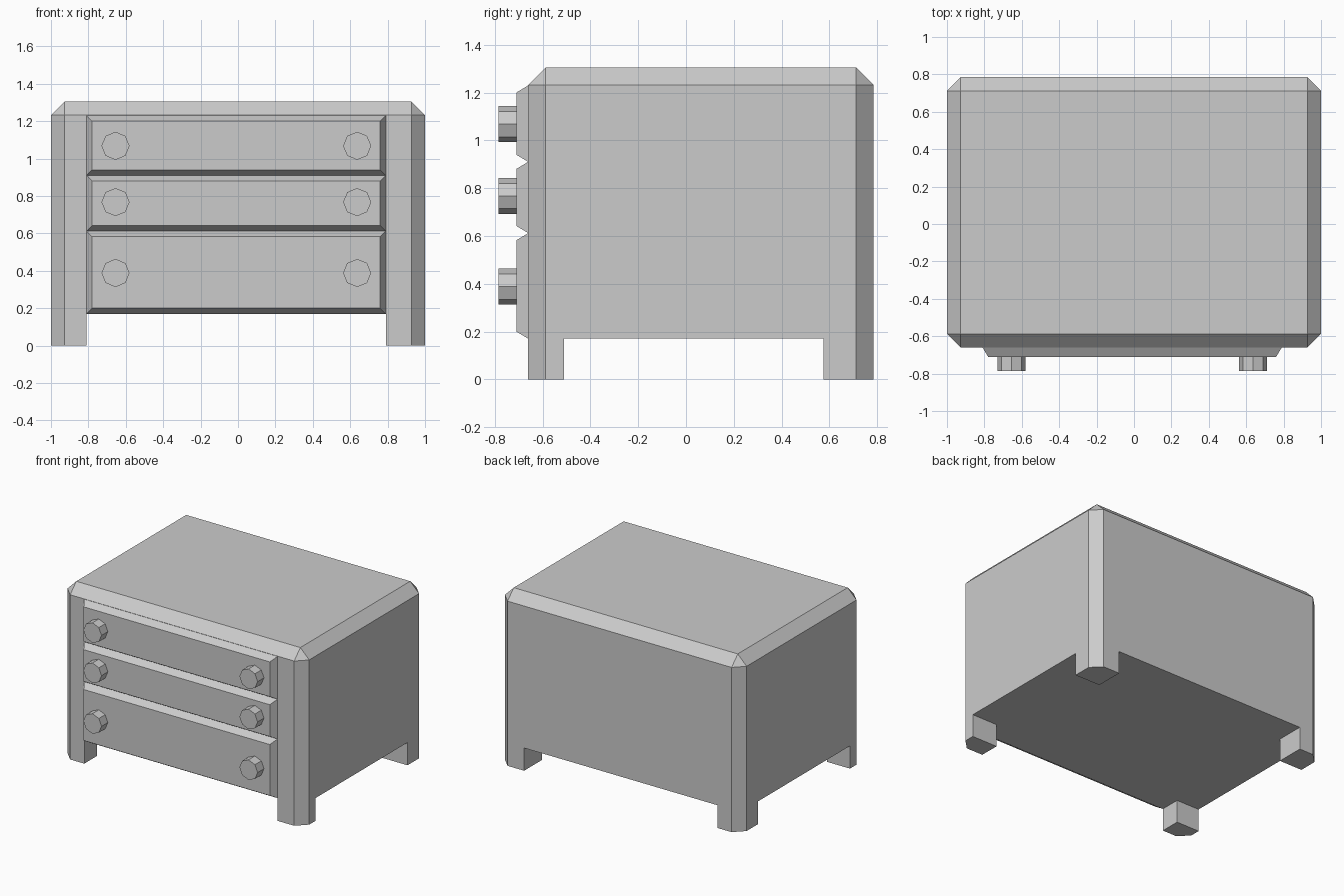
import bpy, bmesh
from math import pi, sin, cos

if "Cube" in bpy.data.objects:
    bpy.data.objects.remove(bpy.data.objects["Cube"])


def make_object(name, bm):
    bmesh.ops.recalc_face_normals(bm, faces=bm.faces[:])
    mesh = bpy.data.meshes.new(name)
    bm.to_mesh(mesh)
    bm.free()
    obj = bpy.data.objects.new(name, mesh)
    bpy.context.collection.objects.link(obj)
    return obj


def box_bm(x0, x1, y0, y1, z0, z1):
    bm = bmesh.new()
    bmesh.ops.create_cube(bm, size=1)
    for v in bm.verts:
        v.co = (x1 if v.co.x > 0 else x0,
                y1 if v.co.y > 0 else y0,
                z1 if v.co.z > 0 else z0)
    return bm


def loft(name, back, front, y_back, y_front):
    """Join two (x, z) outlines with side walls and a front cap; the hidden back stays open."""
    bm = bmesh.new()
    a = [bm.verts.new((x, y_back, z)) for x, z in back]
    b = [bm.verts.new((x, y_front, z)) for x, z in front]
    for i in range(len(a)):
        j = (i + 1) % len(a)
        bm.faces.new((a[i], a[j], b[j], b[i]))
    cap = bm.faces.new(b)
    obj_bm_cap_forward = cap.calc_center_median().y
    obj = make_object(name, bm)
    return obj


def rect(x0, x1, z0, z1):
    return [(x0, z0), (x1, z0), (x1, z1), (x0, z1)]


# Cabinet: chamfered block, all edges except the four at the floor
FRONT = -0.66
bm = box_bm(-1, 1, FRONT, 0.785, 0, 1.305)
edges = [e for e in bm.edges if max(v.co.z for v in e.verts) > 0.5]
bmesh.ops.bevel(bm, geom=edges, offset=0.073, offset_type='OFFSET',
                segments=1, profile=0.5, affect='EDGES')
cabinet = make_object("cabinet", bm)

# Cross-shaped clearance underneath leaves the four corner legs
FLOOR = 0.17
for name, dims in (("clearance_front_back", (-0.81, 0.79, -2, 2)),
                   ("clearance_sides", (-2, 2, -0.51, 0.575))):
    cutter = make_object(name, box_bm(*dims, -0.5, FLOOR))
    mod = cabinet.modifiers.new(name, 'BOOLEAN')
    mod.operation = 'DIFFERENCE'
    mod.solver = 'EXACT'
    mod.object = cutter
    bpy.context.view_layer.objects.active = cabinet
    bpy.ops.object.modifier_apply(modifier=mod.name)
    bpy.data.objects.remove(cutter)

# Drawers with bevelled fronts, each with two octagonal knobs
FACE, RIM, R = -0.71, 0.03, 0.075
drawers = [("bottom", FLOOR, 0.612, 0.388),
           ("middle", 0.612, 0.91, 0.767),
           ("top", 0.91, 1.23, 1.068)]
for label, z0, z1, knob_z in drawers:
    loft(f"{label}_drawer", rect(-0.81, 0.79, z0, z1),
         rect(-0.81 + RIM, 0.79 - RIM, z0 + RIM, z1 - RIM), FRONT, FACE)
    for side, x in (("left", -0.655), ("right", 0.637)):
        ring = [(x + R * cos(i * pi / 4), knob_z + R * sin(i * pi / 4)) for i in range(8)]
        loft(f"{label}_{side}_knob", ring, ring, FACE, -0.785)
